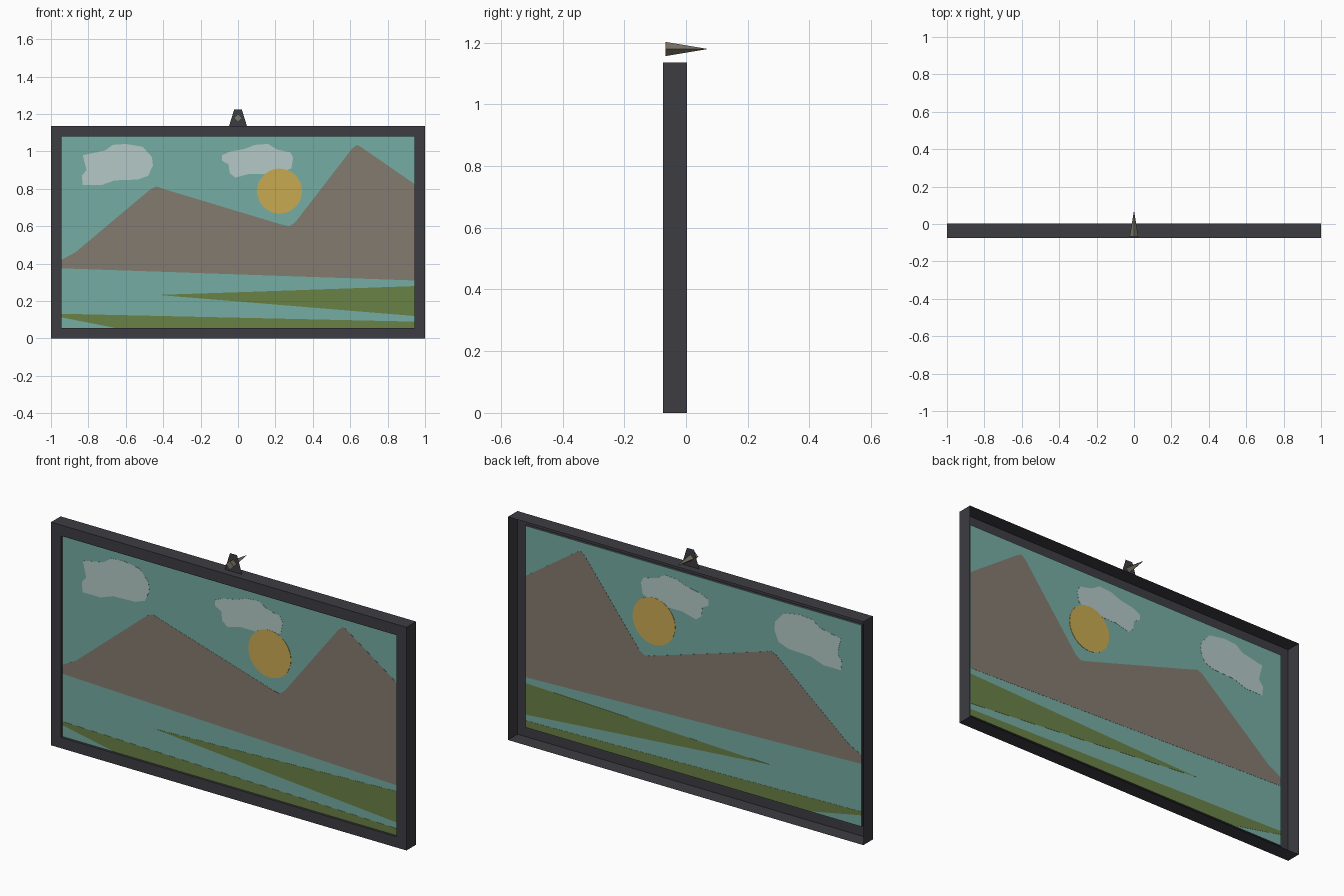
import bpy, bmesh, math

if "Cube" in bpy.data.objects:
    bpy.data.objects.remove(bpy.data.objects["Cube"])

def material(name, r, g, b):
    lin = lambda c: ((c / 255 + 0.055) / 1.055) ** 2.4
    m = bpy.data.materials.new(name)
    m.diffuse_color = (lin(r), lin(g), lin(b), 1)
    m.use_nodes = True
    m.node_tree.nodes["Principled BSDF"].inputs["Base Color"].default_value = m.diffuse_color
    return m

CHARCOAL = material("charcoal", 61, 60, 66)
TEAL = material("sky_teal", 117, 174, 163)
BROWN = material("mountain_brown", 132, 123, 112)
GREEN = material("grass_green", 106, 129, 70)
PALE = material("cloud_pale", 179, 201, 198)
YELLOW = material("sun_yellow", 201, 170, 81)
IRON = material("nail_grey", 122, 115, 101)

FRONT, BACK, PICTURE = -0.074, 0.003, -0.061
W, TOP = 1.0, 1.135             # outer frame
PW, PB, PT = 0.945, 0.055, 1.08   # picture opening

def finish(name, bm, mat):
    me = bpy.data.meshes.new(name)
    bm.to_mesh(me)
    bm.free()
    me.materials.append(mat)
    ob = bpy.data.objects.new(name, me)
    bpy.context.collection.objects.link(ob)
    return ob

def plate(name, points, mat, half):
    """Thin painted plate centred on the picture plane, visible from both sides."""
    bm = bmesh.new()
    f = bm.faces.new([bm.verts.new((x, PICTURE - half, z)) for x, z in points])
    ext = bmesh.ops.extrude_face_region(bm, geom=[f])["geom"]
    bmesh.ops.translate(bm, vec=(0, 2 * half, 0),
                        verts=[v for v in ext if isinstance(v, bmesh.types.BMVert)])
    bmesh.ops.recalc_face_normals(bm, faces=bm.faces)
    return finish(name, bm, mat)

# Frame: open-backed shell made of outer walls, front border and inner lip
bm = bmesh.new()
rings = []
for w, z0, z1, y in [(W, 0, TOP, BACK), (W, 0, TOP, FRONT),
                     (PW, PB, PT, FRONT), (PW, PB, PT, PICTURE)]:
    rings.append([bm.verts.new((x, y, z)) for x, z in
                  [(-w, z0), (w, z0), (w, z1), (-w, z1)]])
for a, b in zip(rings, rings[1:]):
    for i in range(4):
        j = (i + 1) % 4
        bm.faces.new((a[i], a[j], b[j], b[i]))
finish("frame", bm, CHARCOAL)

# Picture: sky panel with painted shapes
plate("sky_panel", [(-PW, PB), (PW, PB), (PW, PT), (-PW, PT)], TEAL, 0.0008)
plate("mountains", [(-PW, 0.375), (PW, 0.31), (PW, 0.825), (0.66, 1.022),
                    (0.635, 1.035), (0.61, 1.015), (0.305, 0.62), (0.275, 0.60),
                    (0.24, 0.607), (-0.40, 0.80), (-0.435, 0.813), (-0.465, 0.80),
                    (-0.87, 0.46), (-PW, 0.42)], BROWN, 0.0016)
plate("grass_wedge", [(-0.43, 0.233), (PW, 0.12), (PW, 0.28), (0, 0.247)], GREEN, 0.0016)
plate("grass_bank", [(-PW, 0.113), (-0.65, PB), (PW, PB), (PW, 0.09), (-PW, 0.132)],
      GREEN, 0.0016)
plate("left_cloud", [(-0.83, 0.98), (-0.71, 1.005), (-0.67, 1.035), (-0.60, 1.04),
                     (-0.51, 1.025), (-0.46, 0.97), (-0.455, 0.925), (-0.48, 0.87),
                     (-0.535, 0.85), (-0.66, 0.845), (-0.73, 0.82), (-0.83, 0.82),
                     (-0.835, 0.87), (-0.81, 0.90)], PALE, 0.0016)
plate("right_cloud", [(-0.085, 0.98), (-0.04, 1.0), (0.035, 1.013), (0.09, 1.035),
                      (0.16, 1.04), (0.21, 1.01), (0.28, 0.995), (0.295, 0.965),
                      (0.285, 0.91), (0.22, 0.88), (0.06, 0.88), (-0.015, 0.86),
                      (-0.045, 0.885), (-0.05, 0.93), (-0.085, 0.95)], PALE, 0.0016)
plate("sun", [(0.222 + 0.12 * math.cos(math.tau * i / 40),
               0.788 + 0.12 * math.sin(math.tau * i / 40)) for i in range(40)],
      YELLOW, 0.0024)

# Hanger: flat tab standing on the frame's top
bm = bmesh.new()
bm.faces.new([bm.verts.new((x, -0.036, z)) for x, z in
              [(-0.048, TOP), (0.048, TOP), (0.02, 1.225), (-0.02, 1.225)]])
finish("hanger_tab", bm, CHARCOAL)

# Nail: four-sided spike running back through the hanger
bm = bmesh.new()
tip = bm.verts.new((0, 0.071, 1.179))
base = [bm.verts.new((x, -0.066, 1.179 + z)) for x, z in
        [(-0.023, 0), (0, -0.023), (0.023, 0), (0, 0.023)]]
bm.faces.new(base)
for i in range(4):
    bm.faces.new((base[(i + 1) % 4], base[i], tip))
bmesh.ops.recalc_face_normals(bm, faces=bm.faces)
finish("nail", bm, IRON)
